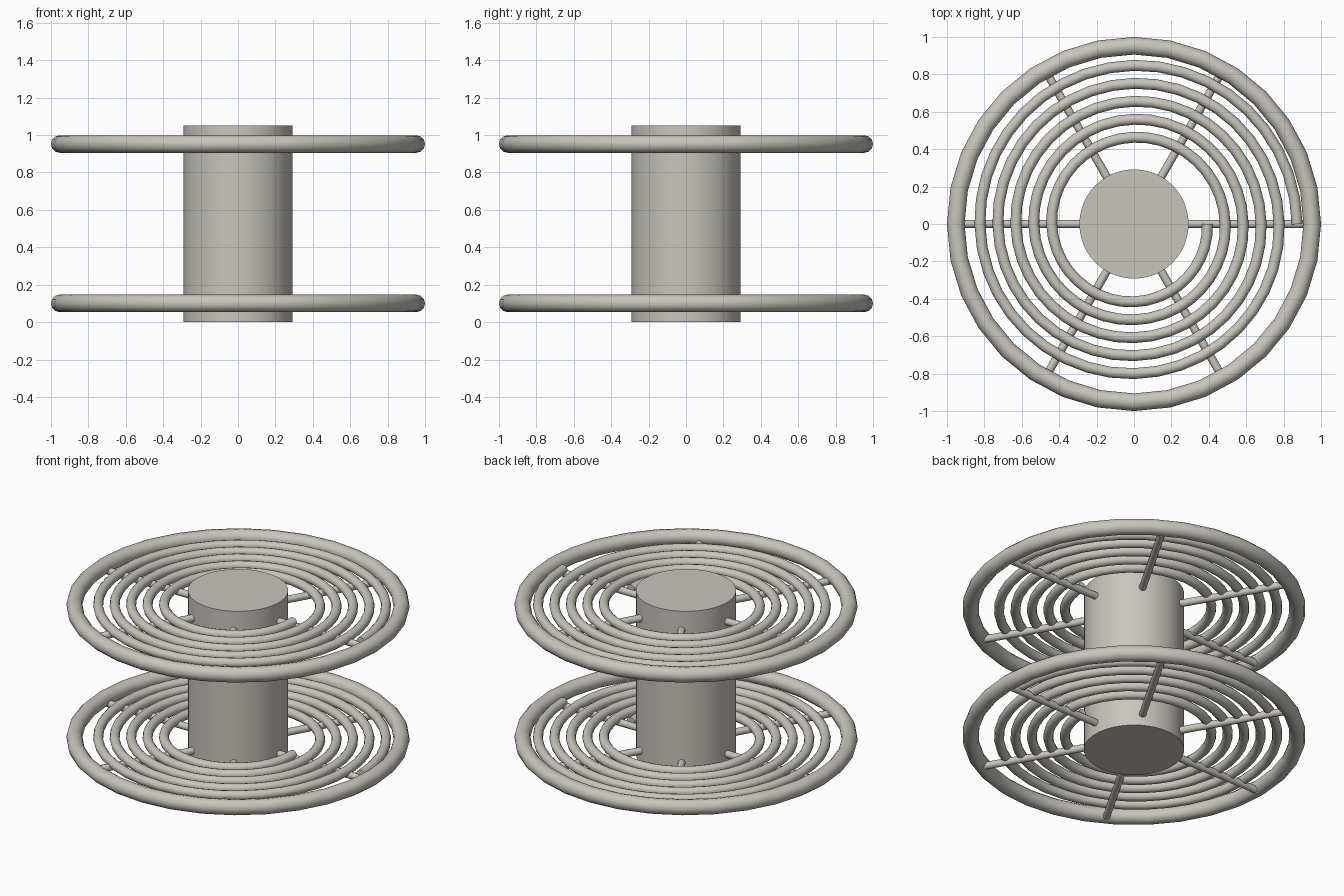
import bpy
import math

TURN = 2 * math.pi
HUB_R, HUB_H = 0.292, 1.05
RIM_R, RIM_TUBE = 0.953, 0.047
FLANGES = {"lower": 0.1, "upper": 0.952}

cube = bpy.data.objects.get("Cube")
if cube:
    bpy.data.objects.remove(cube, do_unlink=True)

grey = bpy.data.materials.new("warm_grey")
grey.use_nodes = True
colour = (0.58, 0.56, 0.51, 1)
grey.diffuse_color = colour
grey.node_tree.nodes["Principled BSDF"].inputs["Base Color"].default_value = colour


def finish(name):
    """Name, colour and smooth the active part."""
    part = bpy.context.object
    part.name = name
    part.data.materials.clear()
    part.data.materials.append(grey)
    bpy.ops.object.shade_smooth_by_angle(angle=math.radians(40))
    return part


def rim(name, z):
    bpy.ops.mesh.primitive_torus_add(
        major_radius=RIM_R, minor_radius=RIM_TUBE,
        major_segments=32, minor_segments=12, location=(0, 0, z))
    finish(name)


def spoke(name, angle, z, inner=0.25, outer=0.925):
    mid = (inner + outer) / 2
    bpy.ops.mesh.primitive_cylinder_add(
        vertices=12, radius=0.022, depth=outer - inner,
        location=(mid * math.cos(angle), mid * math.sin(angle), z),
        rotation=(0, math.pi / 2, angle))
    finish(name)


def spiral(name, z, start=0.392, end=0.872, turns=5, steps=40):
    """Round wire winding outwards, clockwise from above."""
    curve = bpy.data.curves.new(name, "CURVE")
    curve.dimensions = "3D"
    curve.bevel_depth = 0.029
    curve.bevel_resolution = 4
    curve.use_fill_caps = True
    line = curve.splines.new("POLY")
    count = turns * steps
    line.points.add(count)
    for i, point in enumerate(line.points):
        t = i / count
        r = start + (end - start) * t
        a = -TURN * turns * t
        point.co = (r * math.cos(a), r * math.sin(a), z, 1)
    wire = bpy.data.objects.new(name, curve)
    bpy.context.collection.objects.link(wire)
    bpy.ops.object.select_all(action="DESELECT")
    wire.select_set(True)
    bpy.context.view_layer.objects.active = wire
    bpy.ops.object.convert(target="MESH")
    finish(name)


# Central drum
bpy.ops.mesh.primitive_cylinder_add(
    vertices=48, radius=HUB_R, depth=HUB_H, location=(0, 0, HUB_H / 2))
finish("hub")

# Two matching wire flanges
for side, height in FLANGES.items():
    rim(side + "_rim", height)
    spiral(side + "_spiral", height)
    for k in range(6):
        spoke(f"{side}_spoke_{k + 1}", TURN * k / 6, height - 0.024)
